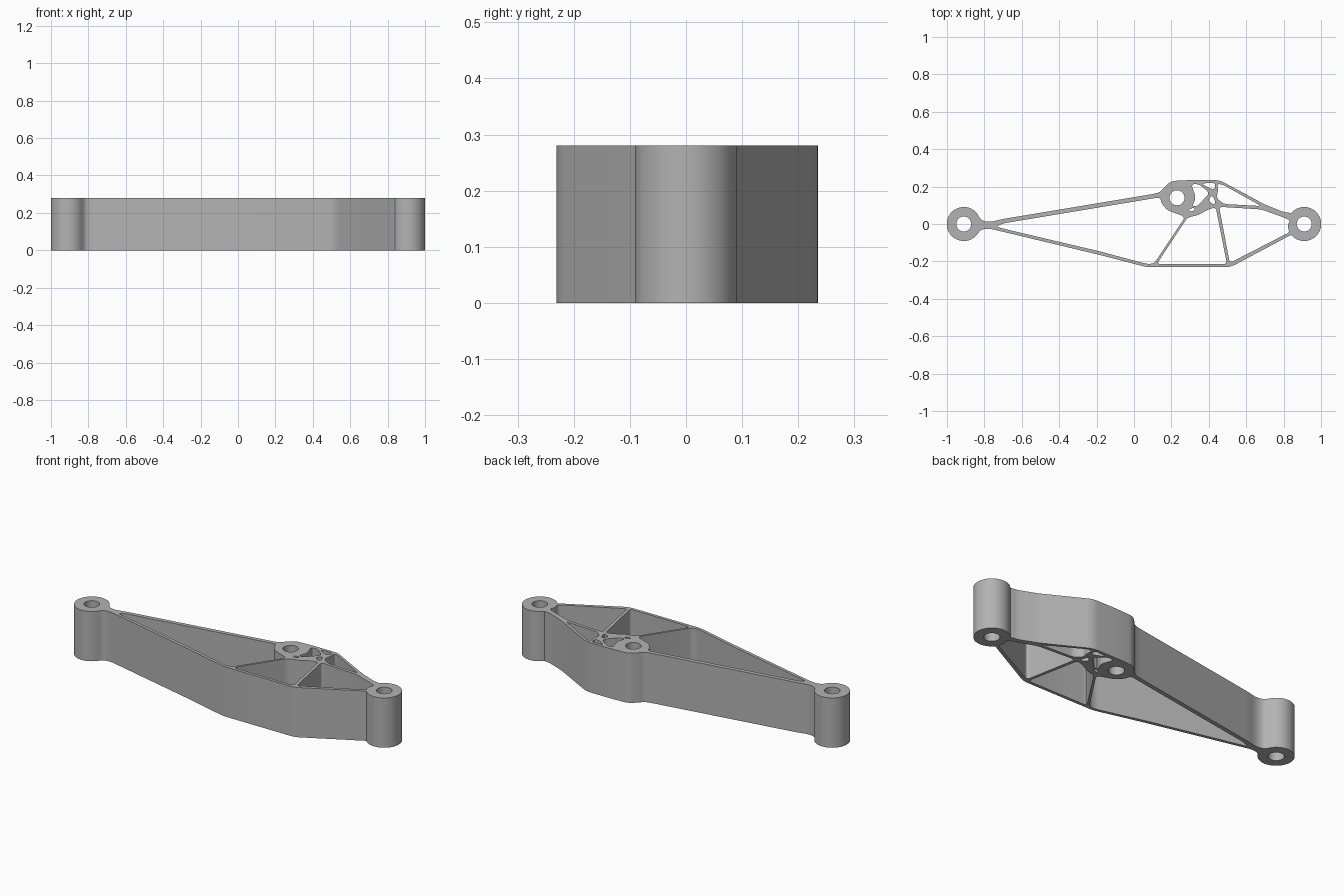
import bpy, bmesh
from math import cos, sin, radians
from mathutils import Vector

cube = bpy.data.objects.get("Cube")
if cube:
    bpy.data.objects.remove(cube, do_unlink=True)

HEIGHT = 0.28
BOSS_X, BOSS_R, BORE_R = 0.91, 0.091, 0.04


def arc(cx, cy, r, start, end, steps=32):
    angles = [radians(start + (end - start) * i / steps) for i in range(steps + 1)]
    return [(cx + r * cos(a), cy + r * sin(a)) for a in angles]


def circle(cx, cy, r):
    return arc(cx, cy, r, 0, 360)[:-1]


def rounded(points, radius, steps=5):
    """Replace each corner of a closed polygon with a small curve."""
    pts = [Vector(p) for p in points]
    out = []
    for i, p in enumerate(pts):
        ends = []
        for q in (pts[i - 1], pts[(i + 1) % len(pts)]):
            d = q - p
            ends.append(p + d.normalized() * min(radius, d.length * 0.45))
        for k in range(steps + 1):
            t = k / steps
            out.append(ends[0] * (1 - t) ** 2 + p * 2 * t * (1 - t) + ends[1] * t * t)
    return out


# Outer contour: end bosses joined by the upper and lower rails
upper_rail = rounded([(0.83, 0.06), (0.80, 0.064), (0.70, 0.104), (0.457, 0.235),
                      (0.30, 0.235), (0.20, 0.23), (0.165, 0.20), (0.14, 0.17),
                      (0.10, 0.16), (-0.71, 0.025), (-0.77, 0.01), (-0.815, 0.018),
                      (-0.84, 0.054)], 0.03)[6:-6]
lower_rail = rounded([(-0.84, -0.054), (-0.815, -0.028), (-0.77, -0.025), (-0.72, -0.037),
                      (-0.185, -0.165), (0.07, -0.231), (0.515, -0.231),
                      (0.81, -0.074), (0.835, -0.06)], 0.03)[6:-6]
outline = (arc(BOSS_X, 0, BOSS_R, -140, 140) + upper_rail
           + arc(-BOSS_X, 0, BOSS_R, 36, 324) + lower_rail)

# Lightening pockets between the struts
pockets = [
    rounded([(-0.74, -0.014), (-0.70, 0.003), (0.14, 0.143), (0.147, 0.11), (0.18, 0.072),
             (0.245, 0.05), (0.272, 0.035), (0.108, -0.211), (0.07, -0.214),
             (-0.185, -0.146), (-0.69, -0.027)], 0.02),
    rounded([(0.285, 0.034), (0.35, 0.05), (0.39, 0.075), (0.437, 0.09),
             (0.497, -0.214), (0.122, -0.214)], 0.02),
    rounded([(0.455, 0.092), (0.68, 0.078), (0.80, 0.035), (0.835, 0.02), (0.82, -0.01),
             (0.832, -0.045), (0.80, -0.06), (0.512, -0.208)], 0.02),
    rounded([(0.445, 0.215), (0.475, 0.21), (0.68, 0.096), (0.48, 0.107),
             (0.44, 0.14), (0.45, 0.175)], 0.02),
    rounded([(0.36, 0.217), (0.435, 0.22), (0.432, 0.185), (0.405, 0.19)], 0.02),
    rounded([(0.305, 0.215), (0.35, 0.212), (0.405, 0.165), (0.37, 0.13),
             (0.34, 0.095), (0.31, 0.095), (0.332, 0.14)], 0.025),
    rounded([(0.418, 0.155), (0.435, 0.12), (0.43, 0.102), (0.395, 0.125)], 0.015),
    rounded([(0.29, 0.075), (0.32, 0.088), (0.325, 0.074), (0.305, 0.066)], 0.01),
]
bores = [circle(-BOSS_X, 0, BORE_R), circle(BOSS_X, 0, BORE_R), circle(0.23, 0.14, BORE_R)]

# Filled profile extruded to full height
curve = bpy.data.curves.new("lever_arm", "CURVE")
curve.dimensions = "2D"
curve.fill_mode = "BOTH"
curve.extrude = HEIGHT / 2
for loop in [outline] + pockets + bores:
    spline = curve.splines.new("POLY")
    spline.points.add(len(loop) - 1)
    for point, p in zip(spline.points, loop):
        point.co = (p[0], p[1], 0, 1)
    spline.use_cyclic_u = True
arm = bpy.data.objects.new("lever_arm", curve)
bpy.context.collection.objects.link(arm)
bpy.ops.object.select_all(action="DESELECT")
arm.select_set(True)
bpy.context.view_layer.objects.active = arm
bpy.ops.object.convert(target="MESH")
arm = bpy.context.view_layer.objects.active

# Weld the walls to the caps and stand the part on the ground
bm = bmesh.new()
bm.from_mesh(arm.data)
bmesh.ops.remove_doubles(bm, verts=bm.verts, dist=0.0002)
bmesh.ops.translate(bm, verts=bm.verts, vec=(0, 0, HEIGHT / 2))
bmesh.ops.recalc_face_normals(bm, faces=bm.faces)
bm.to_mesh(arm.data)
bm.free()
bpy.ops.object.shade_smooth_by_angle(angle=radians(30))

# Single grey finish
grey = bpy.data.materials.new("plain grey")
grey.use_nodes = True
color = (0.45, 0.45, 0.45, 1)
grey.diffuse_color = color
grey.node_tree.nodes["Principled BSDF"].inputs["Base Color"].default_value = color
arm.data.materials.clear()
arm.data.materials.append(grey)
